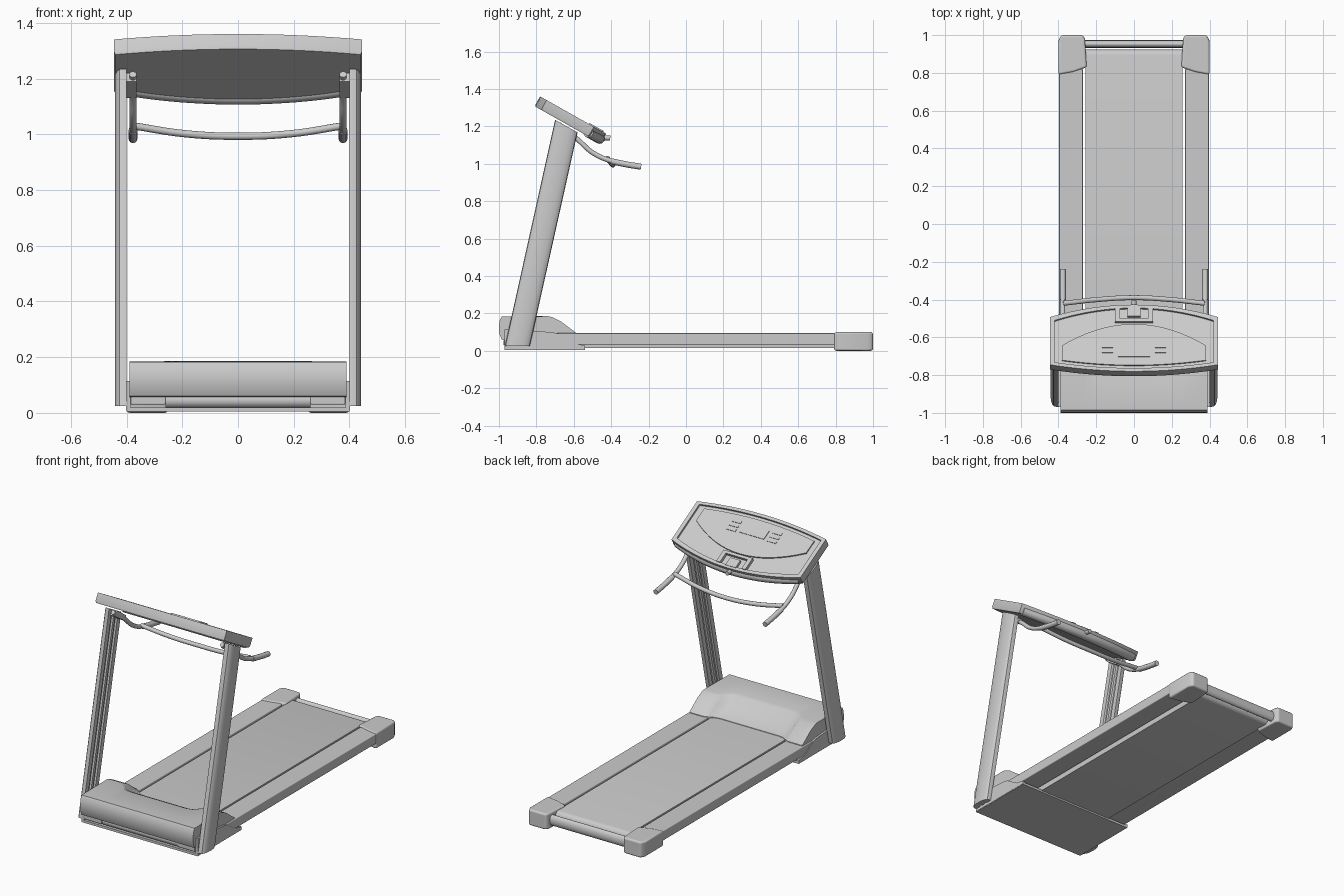
import bpy, bmesh, math

if "Cube" in bpy.data.objects:
    bpy.data.objects.remove(bpy.data.objects["Cube"])

grey = bpy.data.materials.new("plain grey")
grey.diffuse_color = (0.6, 0.6, 0.6, 1)
grey.use_nodes = True
grey.node_tree.nodes["Principled BSDF"].inputs["Base Color"].default_value = grey.diffuse_color


def build(name, sections, bevel=0, close=True):
    """Loft closed point loops into a solid."""
    bm = bmesh.new()
    loops = [[bm.verts.new(p) for p in s] for s in sections]
    n = len(loops[0])
    for a, b in zip(loops, loops[1:]):
        for i in range(n):
            j = (i + 1) % n
            bm.faces.new((a[i], a[j], b[j], b[i]))
    bm.faces.new(loops[0])
    bm.faces.new(loops[-1])
    bmesh.ops.recalc_face_normals(bm, faces=bm.faces)
    me = bpy.data.meshes.new(name)
    bm.to_mesh(me)
    bm.free()
    me.materials.append(grey)
    me.shade_smooth()
    me.set_sharp_from_angle(angle=math.radians(35))
    ob = bpy.data.objects.new(name, me)
    bpy.context.collection.objects.link(ob)
    if bevel:
        m = ob.modifiers.new("bevel", "BEVEL")
        m.width, m.segments, m.limit_method = bevel, 3, "ANGLE"
        m.harden_normals = True
    return ob


def side_prism(name, pts, x0, x1, bevel=0):
    return build(name, [[(x, y, z) for y, z in pts] for x in (x0, x1)], bevel)


def box(name, x0, x1, y0, y1, z0, z1, bevel=0):
    return side_prism(name, [(y0, z0), (y1, z0), (y1, z1), (y0, z1)], x0, x1, bevel)


def tube(name, pts, r):
    cu = bpy.data.curves.new(name, "CURVE")
    cu.dimensions, cu.bevel_depth, cu.bevel_resolution = "3D", r, 4
    cu.use_fill_caps, cu.resolution_u = True, 8
    sp = cu.splines.new("BEZIER")
    sp.bezier_points.add(len(pts) - 1)
    for bp, p in zip(sp.bezier_points, pts):
        bp.co = p
        bp.handle_left_type = bp.handle_right_type = "AUTO"
    cu.materials.append(grey)
    ob = bpy.data.objects.new(name, cu)
    bpy.context.collection.objects.link(ob)


def arc(cy, cz, ry, rz, a0, a1, n):
    return [(cy + ry * math.cos(math.radians(a0 + (a1 - a0) * i / n)),
             cz + rz * math.sin(math.radians(a0 + (a1 - a0) * i / n))) for i in range(n + 1)]


# running belt and rear roller
side_prism("belt_deck", [(-0.75, 0.015)] + arc(0.895, 0.0525, 0.03, 0.0375, -90, 90, 8)
           + [(-0.75, 0.09)], -0.257, 0.257)
side_prism("rear_roller", arc(0.953, 0.05, 0.02, 0.033, 0, 345, 23), -0.26, 0.26)

# front base plate and roller housing
box("base_plate", -0.40, 0.40, -0.97, -0.54, 0.005, 0.02)
side_prism("front_roller", arc(-0.94, 0.045, 0.028, 0.028, 0, 345, 23), -0.26, 0.26)

# motor hood, lofted across x, with a scooped middle
shoulder = [(-0.74, 0.185), (-0.715, 0.18), (-0.67, 0.158), (-0.59, 0.098), (-0.585, 0.04)]
scoop = [(-0.80, 0.186), (-0.775, 0.175), (-0.73, 0.125), (-0.63, 0.093), (-0.62, 0.04)]
front = [(-0.97, 0.057), (-0.985, 0.06), (-0.998, 0.09), (-1.0, 0.125), (-0.997, 0.16), (-0.985, 0.183)]
stations = [(-0.39, 0), (-0.29, 0), (-0.265, 0.35), (-0.235, 0.85), (-0.2, 1),
            (0.2, 1), (0.235, 0.85), (0.265, 0.35), (0.29, 0), (0.39, 0)]
build("motor_hood", [[(x, y, z) for y, z in front + [
    (a[0] + (b[0] - a[0]) * t, a[1] + (b[1] - a[1]) * t) for a, b in zip(shoulder, scoop)]]
    for x, t in stations])

# console: local x, v down the slope, w out of the panel
A = math.radians(29.4)
S, C = math.sin(A), math.cos(A)


def tilt(x, v, w):
    return (x, -0.78 + v * C + w * S, 1.36 - v * S + w * C)


def outline(hw, top, rise, low, sag, n=16):
    """Slab outline with bowed upper and lower edges."""
    xs = [-hw + 2 * hw * i / n for i in range(n + 1)]
    up = [(x, top + rise * (x / hw) ** 2) for x in xs]
    return up + [(x, low - sag * (x / hw) ** 2) for x in reversed(xs)]


def plate(name, pts, w0, w1, bevel=0):
    return build(name, [[tilt(x, v, w) for x, v in pts] for w in (w0, w1)], bevel)


def rect(x0, x1, v0, v1):
    return [(x0, v0), (x1, v0), (x1, v1), (x0, v1)]


outer, inner = outline(0.445, 0.0, 0.04, 0.405, 0.075), outline(0.42, 0.02, 0.035, 0.385, 0.075)
build("console", [[tilt(x, v, w) for x, v in o] for o, w in
                  ((outline(0.44, 0.004, 0.04, 0.395, 0.07), -0.06), (outer, -0.05),
                   (outer, 0), (inner, 0), (inner, -0.012))])
plate("console_panel", outline(0.38, 0.04, 0.03, 0.29, 0.13), -0.02, -0.004)
for i, (x0, x1, v0, v1) in enumerate([(-0.085, 0.085, 0.09, 0.155)]
        + [(s * 0.14 - 0.03, s * 0.14 + 0.03, v, v + 0.015) for s in (-1, 1) for v in (0.085, 0.115, 0.145)]):
    plate("display" if i == 0 else "button", rect(x0, x1, v0, v1), -0.006, -0.001)

# holder and safety key at the rear of the console
for x0, x1, v0, v1 in ((-0.1, -0.075, 0.31, 0.385), (0.075, 0.1, 0.31, 0.385), (-0.1, 0.1, 0.3, 0.318)):
    plate("holder_frame", rect(x0, x1, v0, v1), -0.02, 0.006)
plate("holder_clip", rect(-0.035, 0.035, 0.335, 0.39), -0.02, 0.003)
tube("safety_key", [(0, -0.46, 1.14), (0, -0.405, 1.137)], 0.013)
tube("console_rear_roll", [tilt(x, 0.388 - 0.07 * (x / 0.42) ** 2, -0.04)
                           for x in (-0.42, -0.28, -0.14, 0, 0.14, 0.28, 0.42)], 0.028)

# cross bar between the handles
tube("cross_bar", [(-0.375, -0.42, 1.03), (-0.19, -0.4, 1.002), (0, -0.39, 0.993),
                   (0.19, -0.4, 1.002), (0.375, -0.42, 1.03)], 0.013)

for s, tag in ((-1, "left"), (1, "right")):
    # side rail and rear end cap
    x0, x1 = s * 0.27, s * 0.397
    box(tag + "_rail", x0, x1, -0.72, 0.82, 0.033, 0.094, 0.005)
    cap = [(0.25, 0.83), (0.32, 0.805), (0.40, 0.79), (0.40, 0.97), (0.385, 1.0), (0.27, 1.0), (0.26, 0.98)]
    build(tag + "_end_cap", [[(s * x, y, z) for x, y in cap] for z in (0, 0.10)], 0.012)
    # base side plate and front foot
    side_prism(tag + "_side_plate", [(-0.97, 0.008), (-0.54, 0.008), (-0.54, 0.028), (-0.6, 0.04), (-0.64, 0.065),
                                     (-0.68, 0.092), (-0.72, 0.1), (-0.97, 0.115)], s * 0.385, s * 0.402)
    box(tag + "_foot", s * 0.26, s * 0.385, -0.975, -0.85, 0.03, 0.058, 0.004)
    # leaning upright: rounded outside, grooved inside
    sec = [(0.5 - 0.5 * math.cos(math.pi * i / 10), 0.412 + 0.03 * math.sin(math.pi * i / 10) ** 0.7)
           for i in range(11)]
    sec += [(1, 0.4), (0.75, 0.4), (0.72, 0.41), (0.6, 0.41), (0.57, 0.4),
            (0.43, 0.4), (0.4, 0.41), (0.28, 0.41), (0.25, 0.4), (0, 0.4)]
    build(tag + "_upright", [[(s * x, ya + (yb - ya) * t, za + (zb - za) * t) for t, x in sec]
                             for ya, yb, za, zb in ((-0.968, -0.835, 0.025, 0.025),
                                                    (-0.70, -0.58, 1.235, 1.168))])
    # handle with thicker grip
    x = s * 0.377
    tube(tag + "_handle", [(x, -0.695, 1.215), (x, -0.58, 1.13), (x, -0.5, 1.06),
                           (x, -0.41, 1.018), (x, -0.25, 0.985)], 0.013)
    tube(tag + "_grip", [(x, -0.4, 1.014), (x, -0.32, 0.997), (x, -0.24, 0.984)], 0.016)
    # mount joining handle to upright
    side_prism(tag + "_handle_mount", [(-0.69, 1.19), (-0.60, 1.13), (-0.58, 1.155), (-0.67, 1.22)],
               s * 0.365, s * 0.405)
